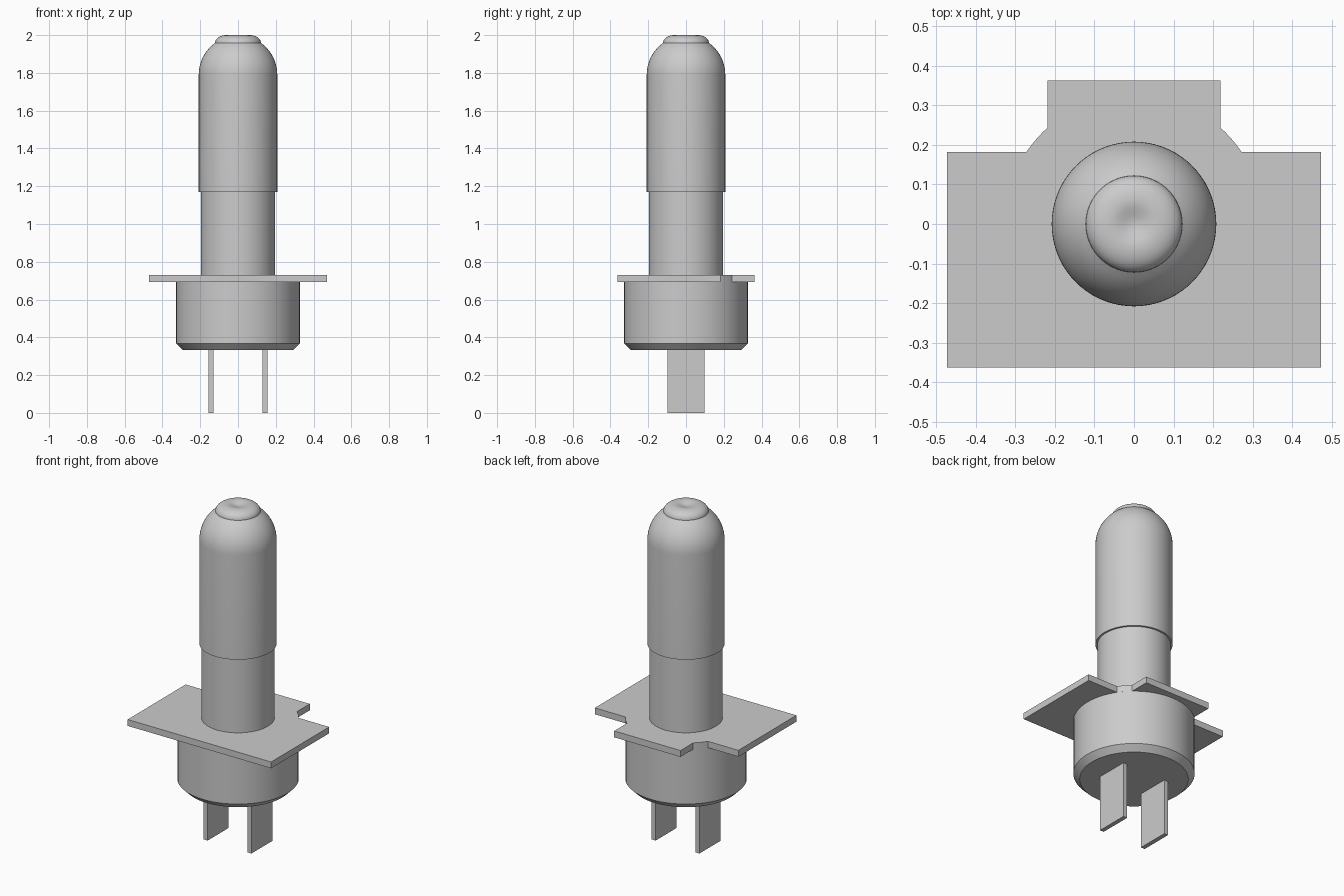
import bpy, bmesh, math

if "Cube" in bpy.data.objects:
    bpy.data.objects.remove(bpy.data.objects["Cube"], do_unlink=True)

grey = bpy.data.materials.new("light_grey")
grey.use_nodes = True
colour = (0.6, 0.6, 0.6, 1)
grey.diffuse_color = colour
grey.node_tree.nodes["Principled BSDF"].inputs["Base Color"].default_value = colour


def finish(name, bm, smooth=None):
    """Turn a bmesh into a named, coloured object."""
    bmesh.ops.remove_doubles(bm, verts=bm.verts, dist=1e-5)
    bmesh.ops.recalc_face_normals(bm, faces=bm.faces)
    mesh = bpy.data.meshes.new(name)
    bm.to_mesh(mesh)
    bm.free()
    mesh.materials.append(grey)
    obj = bpy.data.objects.new(name, mesh)
    bpy.context.collection.objects.link(obj)
    if smooth:
        bpy.ops.object.select_all(action='DESELECT')
        obj.select_set(True)
        bpy.context.view_layer.objects.active = obj
        bpy.ops.object.shade_smooth_by_angle(angle=math.radians(smooth))
    return obj


def lathe(name, profile, smooth=25):
    """Revolve (radius, height) points about the z axis."""
    bm = bmesh.new()
    verts = [bm.verts.new((r, 0, z)) for r, z in profile]
    edges = [bm.edges.new(pair) for pair in zip(verts, verts[1:])]
    bmesh.ops.spin(bm, geom=verts + edges, cent=(0, 0, 0), axis=(0, 0, 1),
                   angle=math.tau, steps=72, use_merge=True)
    return finish(name, bm, smooth)


def extrude(name, outline, z0, z1):
    """Extrude a flat outline between two heights."""
    bm = bmesh.new()
    face = bm.faces.new([bm.verts.new((x, y, z0)) for x, y in outline])
    new = bmesh.ops.extrude_face_region(bm, geom=[face])["geom"]
    bmesh.ops.translate(bm, vec=(0, 0, z1 - z0),
                        verts=[v for v in new if isinstance(v, bmesh.types.BMVert)])
    return finish(name, bm)


# Round base with a chamfered lower rim
BASE_R, PLATE_Z, PLATE_TOP = 0.327, 0.692, 0.73
lathe("base", [(0, 0.333), (0.293, 0.333), (BASE_R, 0.367), (BASE_R, PLATE_Z), (0, PLATE_Z)])

# Mounting plate: rear tab joined to the wings by arcs that follow the base
tab_x, wing_y, rear_y, half_x = 0.218, 0.182, 0.363, 0.472
a0, a1 = math.asin(wing_y / BASE_R), math.acos(tab_x / BASE_R)
arc = [(BASE_R * math.cos(a), BASE_R * math.sin(a))
       for a in (a0 + (a1 - a0) * i / 5 for i in range(6))]
half = [(half_x, -rear_y), (half_x, wing_y)] + arc + [(tab_x, rear_y)]
extrude("mounting_plate", half + [(-x, y) for x, y in reversed(half)], PLATE_Z, PLATE_TOP)

# Stem
lathe("stem", [(0, PLATE_TOP - 0.01), (0.197, PLATE_TOP - 0.01), (0.197, 1.18), (0, 1.18)])

# Sleeve with a rounded top
R, SHOULDER, CAP_R = 0.208, 1.79, 0.122
end = math.acos(CAP_R / R)
dome = [(R * math.cos(end * i / 10), SHOULDER + R * math.sin(end * i / 10)) for i in range(11)]
cap_z = dome[-1][1]
lathe("sleeve", [(0, 1.17), (R, 1.17)] + dome + [(0, cap_z)])

# Small cap: rounded shoulder and a shallow central dimple
rim_r = 0.06
shoulder = [(rim_r + (CAP_R - rim_r) * math.cos(t), cap_z + (2 - cap_z) * math.sin(t))
            for t in (math.pi / 2 * i / 8 for i in range(9))]
dimple = [(rim_r * (1 - i / 6), 2 - 0.006 * (1 - math.cos(math.pi * i / 6)))
          for i in range(1, 7)]
lathe("tip_cap", [(0, cap_z - 0.01), (CAP_R, cap_z - 0.01)] + shoulder + dimple, 35)

# Two flat contact pins
for side, label in ((1, "left"), (-1, "right")):
    x0, x1 = sorted((side * 0.131, side * 0.157))
    extrude(label + "_pin", [(x0, -0.098), (x1, -0.098), (x1, 0.098), (x0, 0.098)], 0, 0.34)
